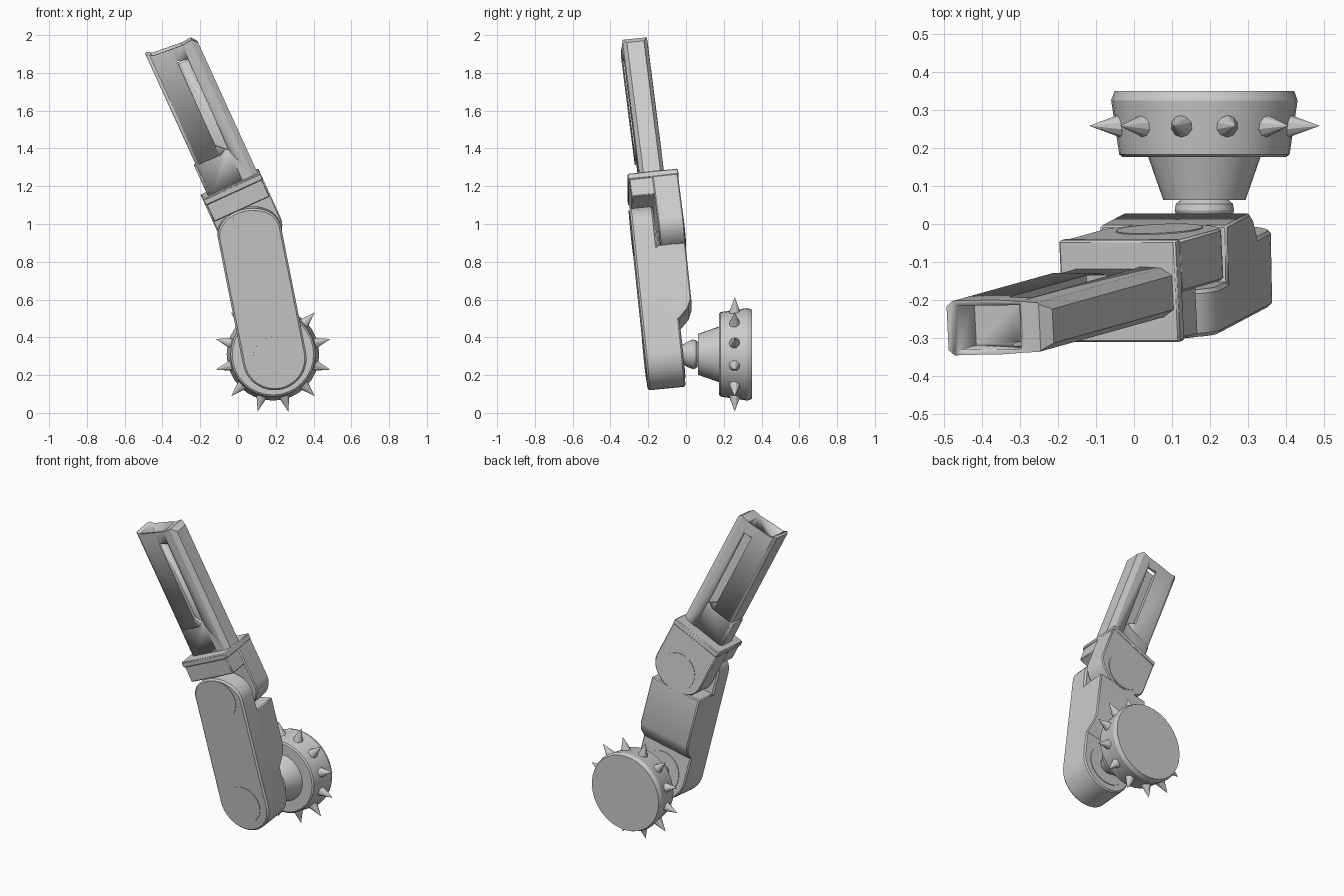
import bpy, bmesh
from math import sin, cos, pi, radians
from mathutils import Matrix, Vector

if "Cube" in bpy.data.objects:
    bpy.data.objects.remove(bpy.data.objects["Cube"])


def frame(origin, x_axis, z_axis):
    """Local axes: u across, v depth, w along the limb."""
    x = Vector(x_axis).normalized()
    z = Vector(z_axis)
    z = (z - x * z.dot(x)).normalized()
    y = z.cross(x)
    m = Matrix((x, y, z)).transposed().to_4x4()
    m.translation = origin
    return m


def finish(name, bm, m, bevel=0.0):
    bmesh.ops.recalc_face_normals(bm, faces=bm.faces)
    me = bpy.data.meshes.new(name)
    bm.to_mesh(me)
    bm.free()
    me.transform(m)
    ob = bpy.data.objects.new(name, me)
    bpy.context.collection.objects.link(ob)
    bpy.ops.object.select_all(action='DESELECT')
    ob.select_set(True)
    bpy.context.view_layer.objects.active = ob
    bpy.ops.object.shade_smooth_by_angle(angle=radians(28))
    if bevel:
        b = ob.modifiers.new("bevel", 'BEVEL')
        b.width, b.segments, b.limit_method = bevel, 1, 'ANGLE'
        b.angle_limit = radians(40)
    return ob


def prism(name, pts, lo, hi, axis, m, bevel=0.0):
    """Extrude a 2D outline along local axis 0=u, 1=v or 2=w."""
    bm = bmesh.new()

    def ring(d):
        out = []
        for p in pts:
            c = list(p)
            c.insert(axis, d)
            out.append(bm.verts.new(c))
        return out
    a, b = ring(lo), ring(hi)
    bm.faces.new(a)
    bm.faces.new(b)
    n = len(pts)
    for i in range(n):
        j = (i + 1) % n
        bm.faces.new((a[i], a[j], b[j], b[i]))
    return finish(name, bm, m, bevel)


def box(name, u, v, w, m, bevel=0.0):
    pts = [(u[0], v[0]), (u[1], v[0]), (u[1], v[1]), (u[0], v[1])]
    return prism(name, pts, w[0], w[1], 2, m, bevel)


def arc(cx, cy, rx, ry, a0, a1, n):
    return [(cx + rx * cos(radians(a0 + (a1 - a0) * i / n)),
             cy + ry * sin(radians(a0 + (a1 - a0) * i / n))) for i in range(n + 1)]


def disc(name, cu, cw, r, v0, v1, m):
    return prism(name, arc(cu, cw, r, r, 0, 345, 23), v0, v1, 1, m)


def lathe(name, profile, m, n=32):
    """Revolve (radius, y) points around the y axis."""
    bm = bmesh.new()
    rings = [[bm.verts.new((r * cos(2 * pi * i / n), y, r * sin(2 * pi * i / n)))
              for i in range(n)] for r, y in profile]
    for a, b in zip(rings, rings[1:]):
        for i in range(n):
            j = (i + 1) % n
            bm.faces.new((a[i], a[j], b[j], b[i]))
    bm.faces.new(rings[0])
    bm.faces.new(rings[-1])
    return finish(name, bm, m)


def cut(target, cutter):
    mod = target.modifiers.new("cut", 'BOOLEAN')
    mod.operation, mod.solver, mod.object = 'DIFFERENCE', 'EXACT', cutter
    cutter.hide_render = True
    cutter.hide_set(True)


# Spiked wheel with its tapered hub and ball neck
WHEEL = Matrix.Translation((0.185, 0, 0.31))
lathe("spiked_wheel", [(0.215, 0.176), (0.224, 0.183), (0.245, 0.325), (0.236, 0.35)], WHEEL)
lathe("wheel_hub", [(0.108, 0.063), (0.149, 0.18)], WHEEL)
lathe("ball_neck", [(0.05, -0.03), (0.055, -0.01), (0.068, 0.01), (0.078, 0.035),
                    (0.075, 0.053), (0.058, 0.068)], WHEEL, 16)

# Twelve spikes around the rim
for k in range(12):
    bm = bmesh.new()
    bmesh.ops.create_cone(bm, cap_ends=True, segments=10, radius1=0.034, radius2=0.0, depth=0.095)
    turn = Matrix.Rotation(radians(15 + 30 * k), 4, 'Y')
    finish(f"spike_{k + 1}", bm, WHEEL @ turn @ Matrix.Translation((0, 0.258, 0.266)))

# Lower arm: front plate, rear layer and raised rear block
LOWER = frame((0.189, 0, 0.31), (0.981, 0, 0.195), (-0.195, -0.103, 0.98))
R = 0.17
foot = arc(0, 0, R, R, 180, 360, 20)
prism("lower_arm_plate", foot + arc(0, 0.68, R, 0.13, 0, 180, 20), -0.22, -0.095, 1, LOWER, 0.01)
prism("lower_arm_back", foot + [(R, 0.565), (-R, 0.565)], -0.12, -0.02, 1, LOWER, 0.008)
prism("lower_arm_block", [(-0.09, 0.15), (-0.02, 0.16), (0.035, 0.215), (0.055, 0.26),
                          (0.055, 0.57), (-0.10, 0.57)], -R, R, 0, LOWER, 0.006)
disc("knee_cap_front", 0.005, 0.68, 0.12, -0.223, -0.2, LOWER)
disc("foot_cap_front", 0.0, 0.0, 0.115, -0.223, -0.2, LOWER)
disc("foot_cap_back", 0.0, 0.0, 0.125, -0.05, -0.016, LOWER)

# Hinge: rear tongue, block above the plate and its top flange
UPPER = frame((0.066, 0, 0.98), (0.91, 0, 0.415), (-0.413, -0.115, 0.905))
prism("hinge_tongue", arc(0, 0, 0.168, 0.128, 180, 360, 20) + [(0.168, 0.245), (-0.168, 0.245)],
      -0.152, -0.015, 1, UPPER, 0.006)
box("hinge_block", (-0.162, 0.162), (-0.275, -0.03), (0.14, 0.245), UPPER, 0.005)
box("hinge_flange", (-0.168, 0.168), (-0.281, -0.012), (0.238, 0.273), UPPER, 0.005)
disc("hinge_cap_back", 0.0, 0.0, 0.115, -0.04, -0.012, UPPER)

# Upper limb: neck and long sleeve with chamfered edges
box("upper_neck", (-0.135, 0.14), (-0.21, -0.09), (0.265, 0.45), UPPER, 0.012)
outline = [(-0.125, -0.208), (-0.108, -0.222), (0.01, -0.222), (0.125, -0.215), (0.155, -0.195),
           (0.155, -0.105), (0.125, -0.085), (0.01, -0.078), (-0.108, -0.078), (-0.125, -0.092)]
sleeve = prism("upper_sleeve", outline, 0.265, 1.09, 2, UPPER)

# Cutters: slanted tip, end pocket, side grooves and stepped lower corner
tip = [(-0.3, 1.09), (-0.11, 1.09), (-0.09, 1.075), (0.08, 1.06), (0.13, 1.066), (0.16, 1.03),
       (0.3, 1.03), (0.3, 1.3), (-0.3, 1.3)]
cut(sleeve, prism("tip_cutter", tip, -0.4, 0.1, 1, UPPER))
cut(sleeve, box("pocket_cutter", (-0.097, 0.072), (-0.208, -0.092), (0.975, 1.3), UPPER))
groove = [(0.012, 0.50), (0.066, 0.45), (0.07, 0.98), (0.012, 0.995)]
for side, lo, hi in (("front", -0.3, -0.2), ("back", -0.1, 0.0)):
    cut(sleeve, prism(f"groove_cutter_{side}", groove, lo, hi, 1, UPPER))
    step = [(-0.2, 0.2), (0.066, 0.2), (0.066, 0.47), (0.02, 0.445), (-0.2, 0.445)]
    d = 0.009
    cut(sleeve, prism(f"step_cutter_{side}", step, lo if lo < -0.2 else hi - 0.078 - d,
                      -0.222 + d if lo < -0.2 else 0.0, 1, UPPER))
